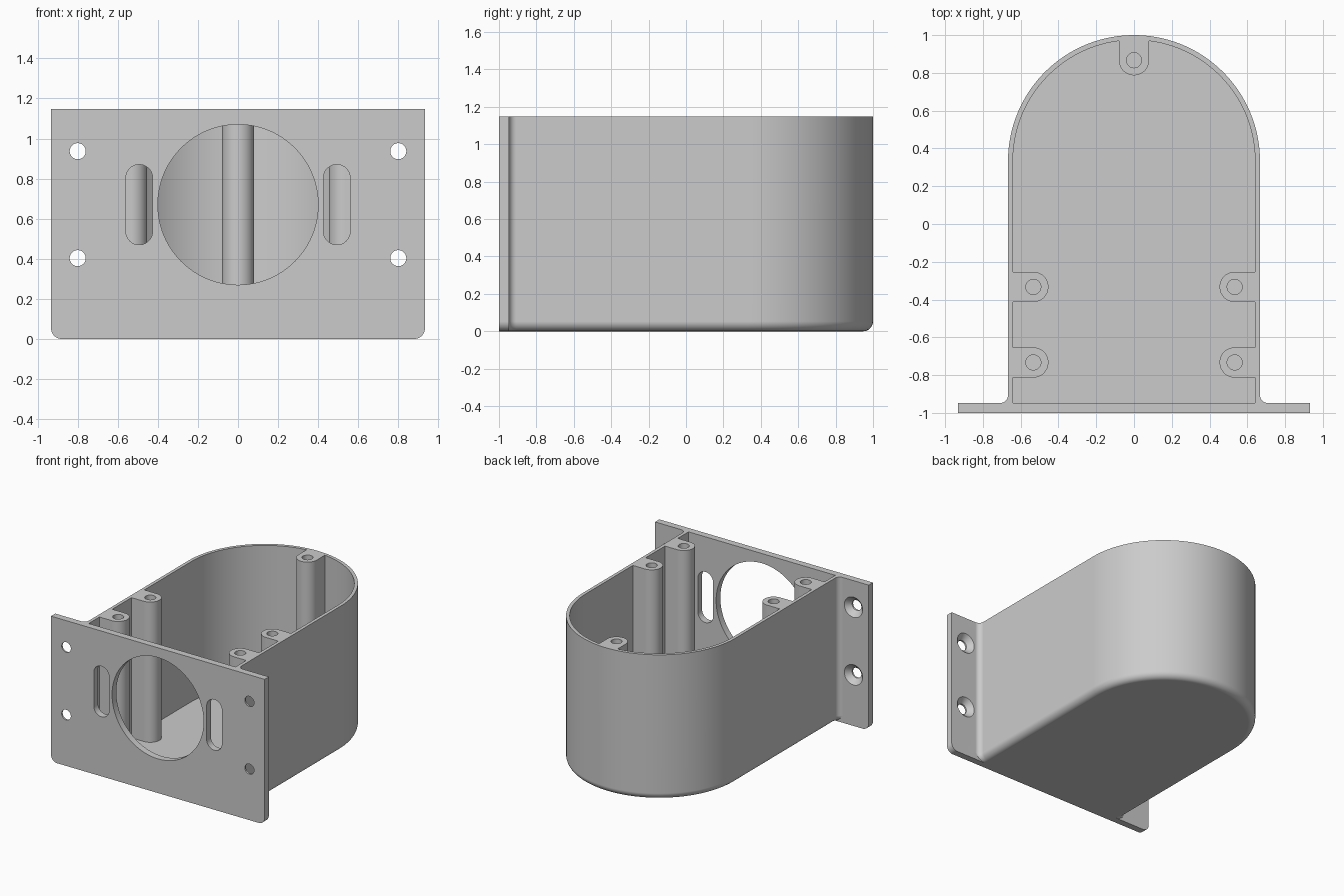
import bpy, bmesh, math

if "Cube" in bpy.data.objects:
    bpy.data.objects.remove(bpy.data.objects["Cube"])

H = 1.147            # overall height
BACK = -0.947        # rear face of the mounting plate
R, RI = 0.667, 0.641 # outer and inner half widths of the housing
CY = 0.333           # centre of the rounded end
FLOOR, EDGE, FILLET = 0.04, 0.053, 0.04


def arc(cx, cy, r, a0, a1, n):
    return [(cx + r * math.cos(math.radians(a0 + (a1 - a0) * i / n)),
             cy + r * math.sin(math.radians(a0 + (a1 - a0) * i / n))) for i in range(n + 1)]


def circle(cx, cy, r, n=48):
    return arc(cx, cy, r, 0, 360, n)[:-1]


def loft(name, rings, axis='z'):
    """Closed solid through (height, outline) rings along z or y."""
    bm = bmesh.new()
    loops = [[bm.verts.new((a, b, h) if axis == 'z' else (a, h, b)) for a, b in pts]
             for h, pts in rings]
    bm.faces.new(loops[0])
    bm.faces.new(loops[-1])
    n = len(loops[0])
    for lo, hi in zip(loops, loops[1:]):
        for i in range(n):
            j = (i + 1) % n
            bm.faces.new((lo[i], lo[j], hi[j], hi[i]))
    bmesh.ops.recalc_face_normals(bm, faces=bm.faces)
    me = bpy.data.meshes.new(name)
    bm.to_mesh(me)
    bm.free()
    ob = bpy.data.objects.new(name, me)
    bpy.context.collection.objects.link(ob)
    return ob


def prism(name, pts, lo, hi, axis='z'):
    return loft(name, [(lo, pts), (hi, pts)], axis)


def combine(target, tool, op='DIFFERENCE'):
    m = target.modifiers.new(op.lower(), 'BOOLEAN')
    m.operation, m.solver, m.object = op, 'EXACT', tool
    bpy.context.view_layer.objects.active = target
    bpy.ops.object.modifier_apply(modifier=m.name)
    bpy.data.objects.remove(tool)


def body_outline(d):
    """U-shaped outline shrunk by d, flaring into the plate at the front."""
    right = [(0.0 + R + FILLET, -0.98)]
    right += [(x, max(y, -0.975)) for x, y in
              arc(R + FILLET, BACK + FILLET, FILLET + d, 270, 180, 10)]
    left = [(-x, y) for x, y in reversed(right)]
    return right + arc(0, CY, R - d, 0, 180, 96) + left


# Outer housing with rounded bottom edge
rings = []
for i in range(11):
    t = math.radians(90 * i / 10)
    rings.append((EDGE * (1 - math.cos(t)), body_outline(EDGE * (1 - math.sin(t)))))
rings.append((H, body_outline(0)))
housing = loft("housing", rings)

# Mounting plate with rounded lower corners
W, C = 0.933, 0.053
outline = ([(W, H), (-W, H)] + arc(-W + C, C, C, 180, 270, 10)
           + arc(W - C, C, C, 270, 360, 10))
combine(housing, prism("mounting_plate", outline, -1, BACK, 'y'), 'UNION')

# Cavity, leaving the screw posts standing
cavity = prism("cavity", [(-RI, BACK), (RI, BACK)] + arc(0, CY, RI, 0, 180, 96), FLOOR, H + 0.1)
PR = 0.08
posts = [(s * 0.533, y, s) for s in (-1, 1) for y in (-0.333, -0.733)] + [(0, 0.867, 0)]
for x, y, s in posts:
    if s:
        pts = arc(x, y, PR, 90, 90 + s * 180, 32) + [(s * 0.75, y - PR), (s * 0.75, y + PR)]
    else:
        pts = arc(x, y, PR, 180, 360, 32) + [(PR, 1.1), (-PR, 1.1)]
    combine(cavity, prism("post", pts, -0.1, H + 0.3))
combine(housing, cavity)

# Blind screw holes in the posts
for x, y, s in posts:
    combine(housing, prism("post_hole", circle(x, y, 0.04, 32), H - 0.27, H + 0.1))

# Large round opening and the two side slots
ZC = 0.67
combine(housing, prism("opening", circle(0, ZC, 0.4, 96), -1.1, -0.9, 'y'))
for s in (-1, 1):
    r = 0.0667
    slot = arc(s * 0.493, ZC + 0.2 - r, r, 0, 180, 24) + arc(s * 0.493, ZC - 0.2 + r, r, 180, 360, 24)
    combine(housing, prism("slot", slot, -1.1, -0.9, 'y'))

# Countersunk mounting holes
for x in (-0.8, 0.8):
    for z in (ZC - 0.267, ZC + 0.267):
        prof = [(-1.1, 0.04), (-0.987, 0.04), (BACK, 0.08), (-0.9, 0.08)]
        combine(housing, loft("mount_hole", [(y, circle(x, z, r)) for y, r in prof], 'y'))

# Finish
mat = bpy.data.materials.new("light grey")
mat.diffuse_color = (0.6, 0.6, 0.6, 1)
mat.use_nodes = True
mat.node_tree.nodes["Principled BSDF"].inputs["Base Color"].default_value = mat.diffuse_color
housing.data.materials.clear()
housing.data.materials.append(mat)
for p in housing.data.polygons:
    p.material_index = 0
bpy.ops.object.select_all(action='DESELECT')
housing.select_set(True)
bpy.context.view_layer.objects.active = housing
bpy.ops.object.shade_smooth_by_angle(angle=math.radians(30))
wn = housing.modifiers.new("weighted_normals", 'WEIGHTED_NORMAL')
wn.keep_sharp = True
